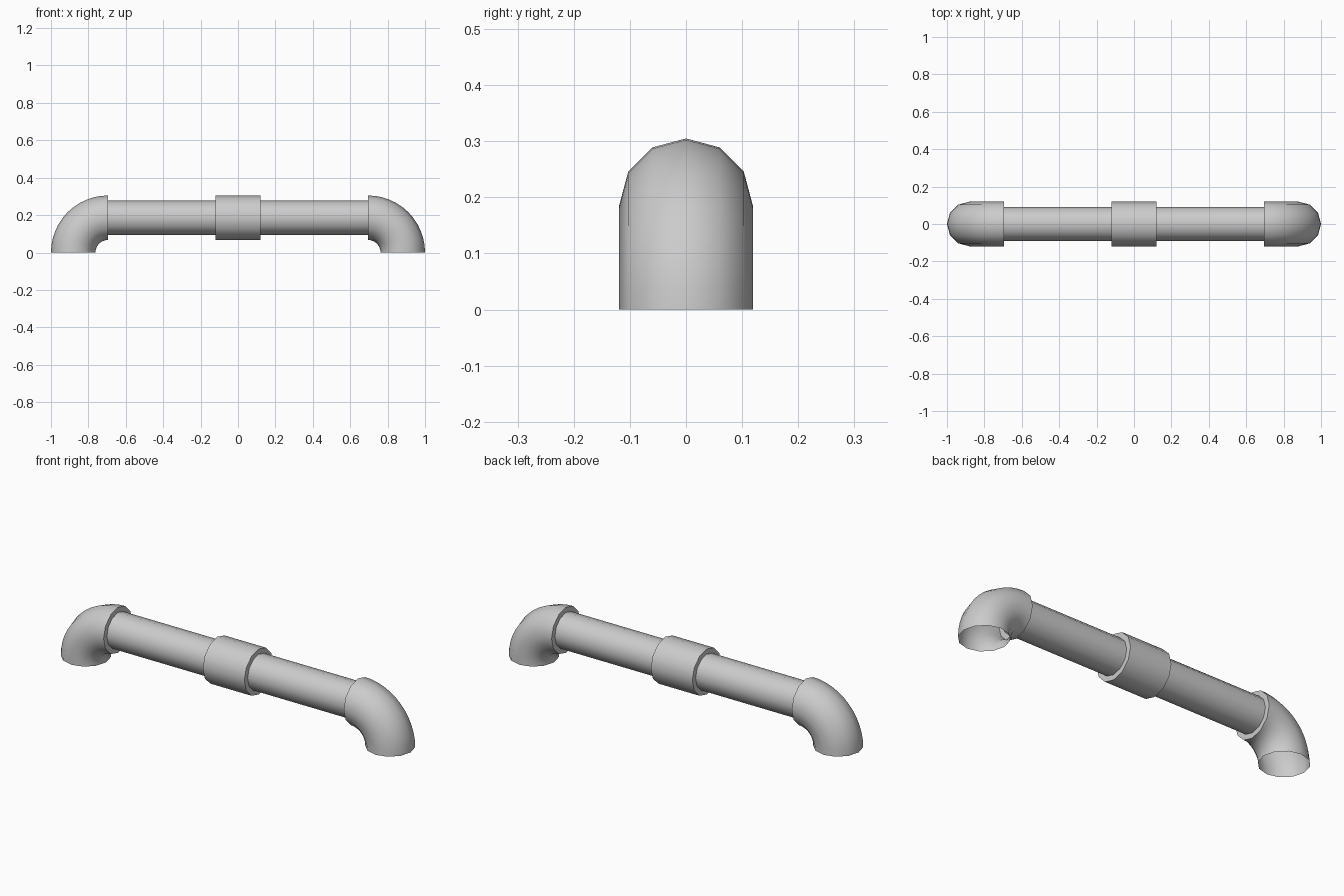
import bpy
import bmesh
import math
from mathutils import Vector

cube = bpy.data.objects.get("Cube")
if cube:
    bpy.data.objects.remove(cube, do_unlink=True)

SIDES = 12
AXIS_Z = 0.186      # height of the pipe axis, also the bend radius
FIT_R = 0.119       # radius of the fittings
PIPE_R = 0.092      # radius of the straight pipe
BEND_X = 0.695      # bend centre

grey = bpy.data.materials.new("light grey")
grey.use_nodes = True
colour = (0.6, 0.6, 0.6, 1)
grey.diffuse_color = colour
grey.node_tree.nodes["Principled BSDF"].inputs["Base Color"].default_value = colour


def tube(name, stations):
    """Skin rings given as (centre, outward direction in the xz plane, radius)."""
    bm = bmesh.new()
    rings = []
    for centre, out, radius in stations:
        ring = []
        for i in range(SIDES):
            a = math.tau * i / SIDES
            offset = Vector(out) * math.cos(a) + Vector((0, 1, 0)) * math.sin(a)
            ring.append(bm.verts.new(Vector(centre) + offset * radius))
        rings.append(ring)
    for r0, r1 in zip(rings, rings[1:]):
        for i in range(SIDES):
            j = (i + 1) % SIDES
            bm.faces.new((r0[i], r1[i], r1[j], r0[j]))
    # Point the outer wall away from the tube's core
    bm.normal_update()
    bm.faces.ensure_lookup_table()
    wall = bm.faces[(len(rings) // 2 - 1) * SIDES]
    core = Vector(stations[len(rings) // 2 - 1][0])
    if wall.normal.dot(wall.calc_center_median() - core) < 0:
        bmesh.ops.reverse_faces(bm, faces=bm.faces)
    mesh = bpy.data.meshes.new(name)
    bm.to_mesh(mesh)
    bm.free()
    mesh.materials.append(grey)
    obj = bpy.data.objects.new(name, mesh)
    bpy.context.collection.objects.link(obj)
    bpy.ops.object.select_all(action="DESELECT")
    obj.select_set(True)
    bpy.context.view_layer.objects.active = obj
    bpy.ops.object.shade_smooth_by_angle(angle=math.radians(40))
    return obj


def straight(x, radius):
    return ((x, 0, AXIS_Z), (0, 0, 1), radius)


# Straight pipe running between the elbows
tube("straight_pipe", [straight(-BEND_X, PIPE_R), straight(BEND_X, PIPE_R)])

# Middle coupling with stepped ends
tube("middle_coupling", [straight(-0.12, PIPE_R), straight(-0.12, FIT_R),
                         straight(0.12, FIT_R), straight(0.12, PIPE_R)])

# Quarter-turn elbows, open at the bottom and stepped where they meet the pipe
BEND_STEPS = 12
for side, name in ((1, "left_elbow"), (-1, "right_elbow")):
    stations = []
    for k in range(BEND_STEPS + 1):
        a = math.pi / 2 * k / BEND_STEPS
        out = Vector((side * math.cos(a), 0, math.sin(a)))
        stations.append((Vector((side * BEND_X, 0, 0)) + out * AXIS_Z, out, FIT_R))
    stations.append(straight(side * BEND_X, PIPE_R))
    tube(name, stations)
